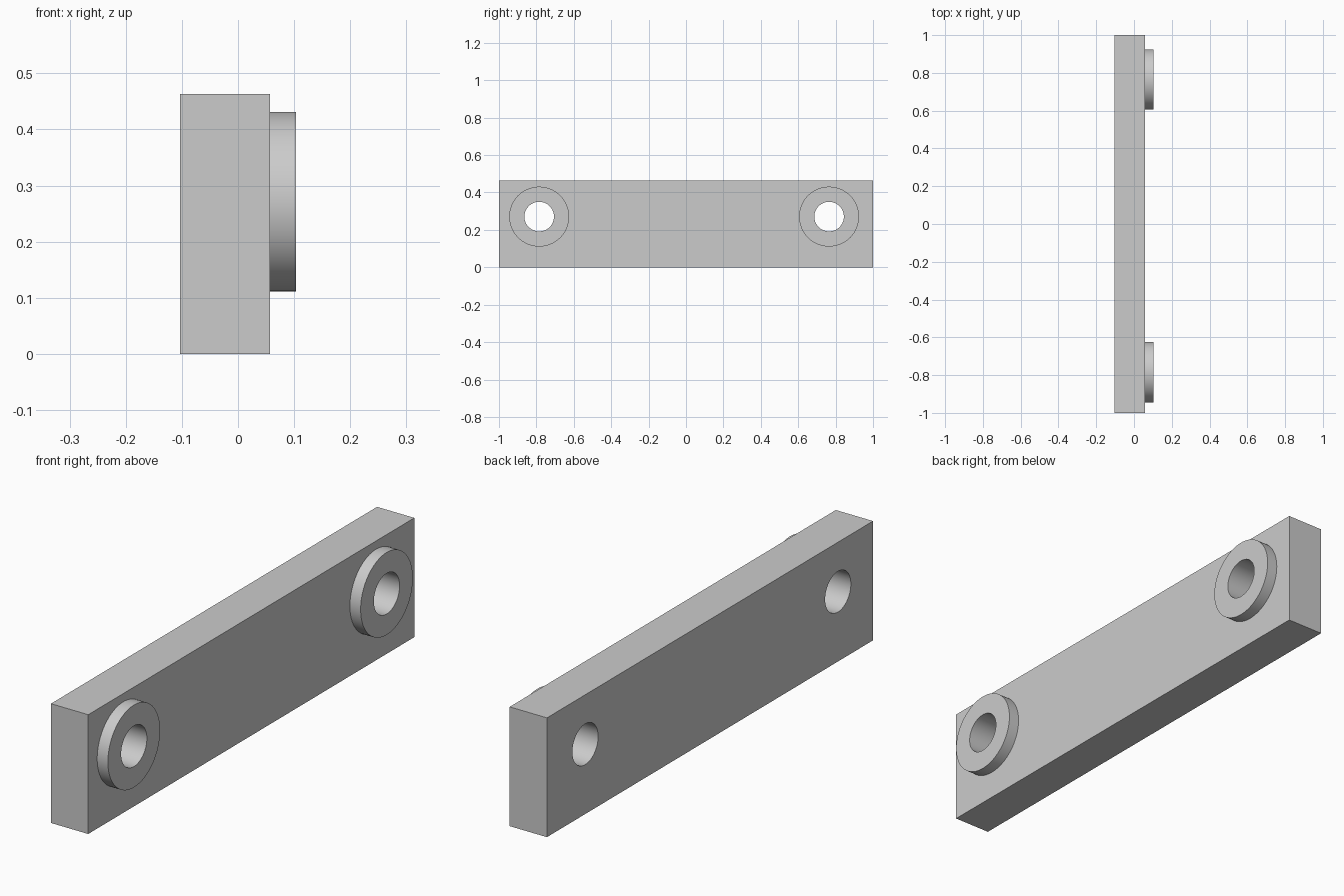
import bpy
import math

cube = bpy.data.objects.get("Cube")
if cube:
    bpy.data.objects.remove(cube, do_unlink=True)

# Main dimensions
BACK, FACE, BOSS_FACE = -0.103, 0.057, 0.103
HEIGHT = 0.463
HOLE_Z = 0.271
HOLES = {"front": -0.785, "back": 0.765}
BOSS_RADIUS, HOLE_RADIUS = 0.16, 0.079

grey = bpy.data.materials.new("plain_grey")
grey.use_nodes = True
colour = (0.6, 0.6, 0.6, 1)
grey.diffuse_color = colour
grey.node_tree.nodes["Principled BSDF"].inputs["Base Color"].default_value = colour


def cylinder(name, radius, x0, x1, y):
    """Cylinder lying along x."""
    bpy.ops.mesh.primitive_cylinder_add(
        vertices=96, radius=radius, depth=x1 - x0,
        location=((x0 + x1) / 2, y, HOLE_Z), rotation=(0, math.pi / 2, 0))
    obj = bpy.context.object
    obj.name = name
    return obj


def drill(obj, y):
    """Cut a through hole along x."""
    cutter = cylinder("hole_cutter", HOLE_RADIUS, BACK - 0.1, BOSS_FACE + 0.1, y)
    cutter.hide_render = True
    mod = obj.modifiers.new("hole", "BOOLEAN")
    mod.operation = "DIFFERENCE"
    mod.solver = "EXACT"
    mod.object = cutter
    bpy.context.view_layer.objects.active = obj
    bpy.ops.object.modifier_apply(modifier=mod.name)
    bpy.data.objects.remove(cutter, do_unlink=True)


def finish(obj):
    obj.data.materials.clear()
    obj.data.materials.append(grey)
    bpy.ops.object.select_all(action="DESELECT")
    obj.select_set(True)
    bpy.context.view_layer.objects.active = obj
    bpy.ops.object.shade_smooth_by_angle(angle=math.radians(30))


# Long rectangular bar with two through holes
bpy.ops.mesh.primitive_cube_add(size=1, location=((BACK + FACE) / 2, 0, HEIGHT / 2))
bar = bpy.context.object
bar.name = "bar"
bar.scale = (FACE - BACK, 2, HEIGHT)
bpy.ops.object.transform_apply(location=False, rotation=False, scale=True)
for y in HOLES.values():
    drill(bar, y)
finish(bar)

# Raised ring around each hole
for end, y in HOLES.items():
    boss = cylinder(end + "_boss", BOSS_RADIUS, FACE, BOSS_FACE, y)
    drill(boss, y)
    finish(boss)
